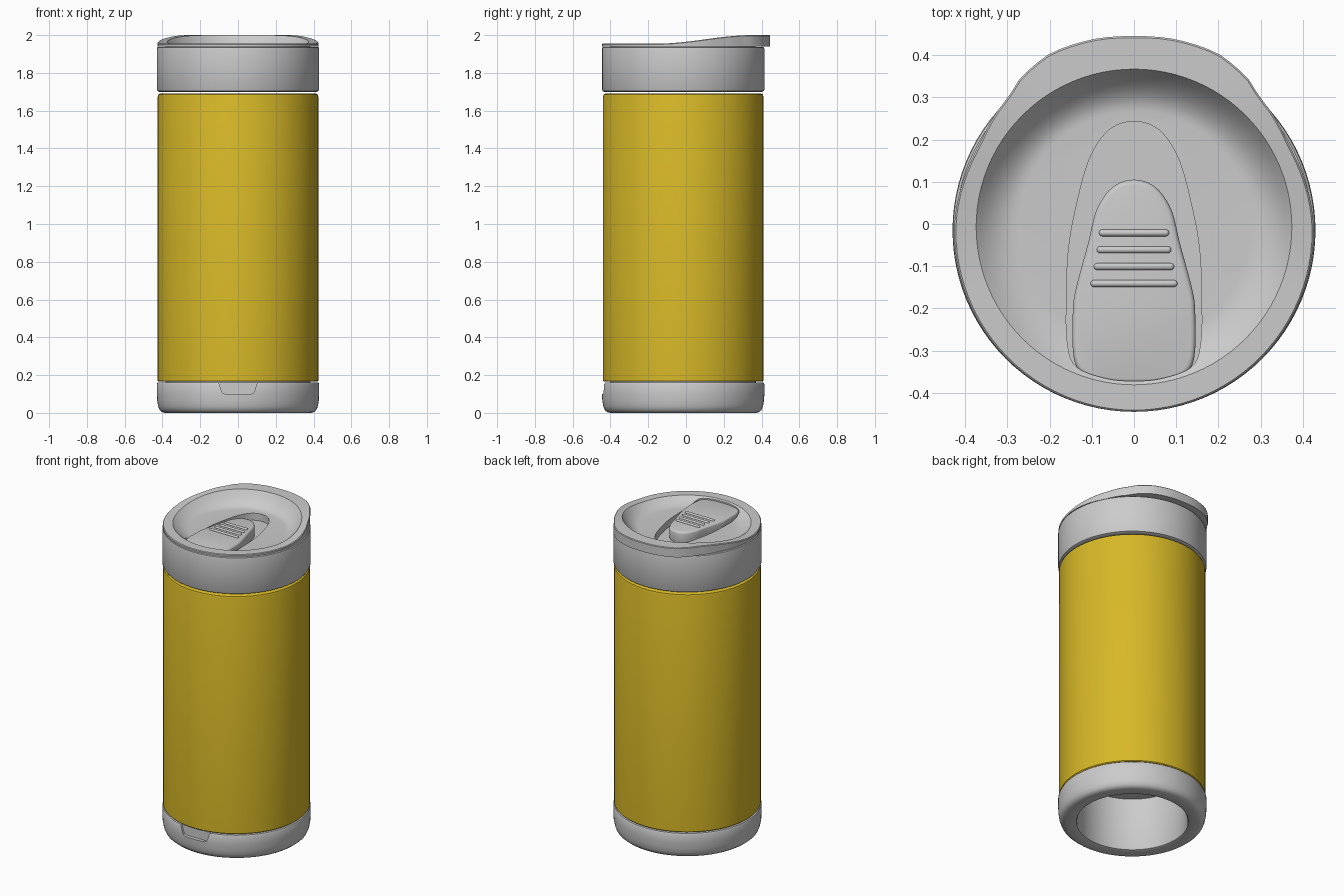
import bpy, bmesh
from math import sin, cos, pi, degrees
from mathutils import Vector, Matrix

if "Cube" in bpy.data.objects:
    bpy.data.objects.remove(bpy.data.objects["Cube"])

CY = -0.015          # cup axis in y
N = 96


def finish(name, bm):
    bmesh.ops.remove_doubles(bm, verts=bm.verts[:], dist=1e-5)
    bmesh.ops.recalc_face_normals(bm, faces=bm.faces[:])
    me = bpy.data.meshes.new(name)
    bm.to_mesh(me)
    bm.free()
    ob = bpy.data.objects.new(name, me)
    bpy.context.collection.objects.link(ob)
    return ob


def skin(bm, rings, closed=False):
    """Bridge successive vertex rings; cap the ends unless the loop closes."""
    vs = [[bm.verts.new(p) for p in ring] for ring in rings]
    n = len(vs[0])
    pairs = list(zip(vs, vs[1:])) + ([(vs[-1], vs[0])] if closed else [])
    for a, b in pairs:
        for i in range(n):
            j = (i + 1) % n
            bm.faces.new((a[i], a[j], b[j], b[i]))
    if not closed:
        bm.faces.new(vs[0])
        bm.faces.new(vs[-1])


def circle(r, z, cy=CY, n=N):
    return [(r * cos(2 * pi * i / n), cy + r * sin(2 * pi * i / n), z) for i in range(n)]


def lathe(name, profile, closed):
    bm = bmesh.new()
    skin(bm, [circle(r, z) for r, z in profile], closed)
    return finish(name, bm)


def smooth_outline(half, steps=6):
    """Mirror a half outline in x and round it with a closed Catmull-Rom curve."""
    pts = [Vector(p) for p in half] + [Vector((-x, y)) for x, y in half[-2:0:-1]]
    out, n = [], len(pts)
    for i in range(n):
        a, b, c, d = (pts[(i + k) % n] for k in (-1, 0, 1, 2))
        for s in range(steps):
            t = s / steps
            out.append(0.5 * (2 * b + (c - a) * t + (2 * a - 5 * b + 4 * c - d) * t * t
                              + (3 * b - a - 3 * c + d) * t ** 3))
    return out


def prism(name, outline, z0, z1):
    bm = bmesh.new()
    skin(bm, [[(p[0], p[1], z) for p in outline] for z in (z0, z1)])
    return finish(name, bm)


def apply(ob, kind, **props):
    m = ob.modifiers.new(kind, kind)
    for k, v in props.items():
        setattr(m, k, v)
    bpy.context.view_layer.objects.active = ob
    bpy.ops.object.modifier_apply(modifier=m.name)


def cut(ob, cutter):
    apply(ob, 'BOOLEAN', object=cutter, operation='DIFFERENCE', solver='EXACT')
    bpy.data.objects.remove(cutter)


# Hollow yellow sleeve
body = lathe("body_sleeve", [(0.39, 0.165), (0.42, 0.165), (0.425, 0.17), (0.425, 1.675),
                             (0.422, 1.685), (0.414, 1.69), (0.39, 1.69)], True)
mat = bpy.data.materials.new("yellow")
mat.diffuse_color = (0.68, 0.48, 0.02, 1)
mat.use_nodes = True
mat.node_tree.nodes["Principled BSDF"].inputs["Base Color"].default_value = mat.diffuse_color
body.data.materials.append(mat)

# Rounded base with a deep hollow underneath
base = lathe("base", [(0.32, 0.34), (0.32, 0.012), (0.325, 0.004), (0.335, 0.0), (0.385, 0.0),
                      (0.402, 0.004), (0.415, 0.015), (0.423, 0.035), (0.428, 0.065),
                      (0.43, 0.1), (0.43, 0.152), (0.426, 0.16), (0.385, 0.16),
                      (0.385, 0.36)], False)

# Small grip notch in the front of the base
bm = bmesh.new()
half = [(0.115, 0.17), (0.1, 0.155), (0.088, 0.118), (0.082, 0.106), (0.07, 0.1)]
notch = half + [(-x, z) for x, z in half[::-1]]
skin(bm, [[(x, y, z) for x, z in notch] for y in (-0.6, -0.422)])
cut(base, finish("notch_cutter", bm))

# Lid collar
collar = lathe("lid_collar", [(0.387, 1.70), (0.418, 1.70), (0.426, 1.704), (0.43, 1.712),
                              (0.43, 1.926), (0.428, 1.934), (0.423, 1.938), (0.387, 1.938)], True)

# Lid top: rim rising to a drinking lip at the back, dished in the middle
LIP = [(-90, 0.43), (0, 0.426), (28, 0.419), (46, 0.433), (55, 0.453), (65, 0.464), (78, 0.463), (90, 0.46)]


def lip_radius(a):
    e = degrees(a) % 360
    e = 180 - e if 90 < e < 270 else (e - 360 if e >= 270 else e)
    for (a0, r0), (a1, r1) in zip(LIP, LIP[1:]):
        if e <= a1 + 1e-6:
            t = (e - a0) / (a1 - a0)
            return r0 + (r1 - r0) * t * t * (3 - 2 * t) * 0.5 + (r1 - r0) * t * 0.5


def rim_z(y):
    t = min(1, max(0, (y + 0.15) / 0.5))
    return 1.955 + 0.045 * t * t * (3 - 2 * t)


def lip_ring(inset, drop=None):
    ring = []
    for i in range(N):
        a = 2 * pi * i / N
        r = lip_radius(a) - inset
        y = CY + r * sin(a)
        ring.append((r * cos(a), y, 1.941 if drop is None else rim_z(y) - drop))
    return ring


FLOOR = 1.915
rings = [circle(0.384, 1.80), circle(0.384, 1.941), lip_ring(0), lip_ring(0, 0.004), lip_ring(0.004, 0)]
for k in range(9):
    s = k / 8
    rings.append([(x, y, FLOOR + (rim_z(y0) - FLOOR) * (1 - s) ** 2)
                  for (x, y, _), (_, y0, _) in zip(circle(0.374 - 0.1 * s, 0, -0.007),
                                                   circle(0.374, 0, -0.007))])
bm = bmesh.new()
skin(bm, rings)
lid = finish("lid_top", bm)

# Pocket sunk around the closing tab
pocket = smooth_outline([(0, .243), (.06, .222), (.105, .155), (.135, .05), (.155, -.06), (.16, -.18),
                         (.158, -.28), (.138, -.337), (.07, -.365), (0, -.372)])
cut(lid, prism("pocket_cutter", pocket, 1.87, 2.1))

# Closing tab
tab_shape = smooth_outline([(0, .105), (.05, .088), (.088, .035), (.11, -.05), (.138, -.155), (.145, -.21),
                            (.143, -.315), (.118, -.36), (.06, -.375), (0, -.378)])
tab = prism("closing_tab", tab_shape, 1.86, 1.94)
apply(tab, 'BEVEL', width=0.012, segments=3, limit_method='ANGLE', angle_limit=1.0)

# Four grip ridges across the tab
parts = [body, base, collar, lid, tab]
for k, w in enumerate((0.083, 0.088, 0.095, 0.103)):
    r = 0.008
    prof = [(r * cos(t * pi / 8) + 1e-4, r * sin(t * pi / 8) + (w - r) * (1 if t > 0 else -1))
            for t in (-4, -3, -2, -1, -0.01, 0.01, 1, 2, 3, 4)]
    bm = bmesh.new()
    skin(bm, [circle(pr, pz, 0, 16) for pr, pz in prof])
    bm.transform(Matrix.Translation((0, -0.021 - 0.04 * k, 1.941)) @ Matrix.Rotation(pi / 2, 4, 'Y'))
    parts.append(finish(f"grip_ridge_{k + 1}", bm))

# Smooth shading with sharp edges kept
for ob in parts:
    bpy.ops.object.select_all(action='DESELECT')
    ob.select_set(True)
    bpy.context.view_layer.objects.active = ob
    bpy.ops.object.shade_smooth_by_angle(angle=0.6)
